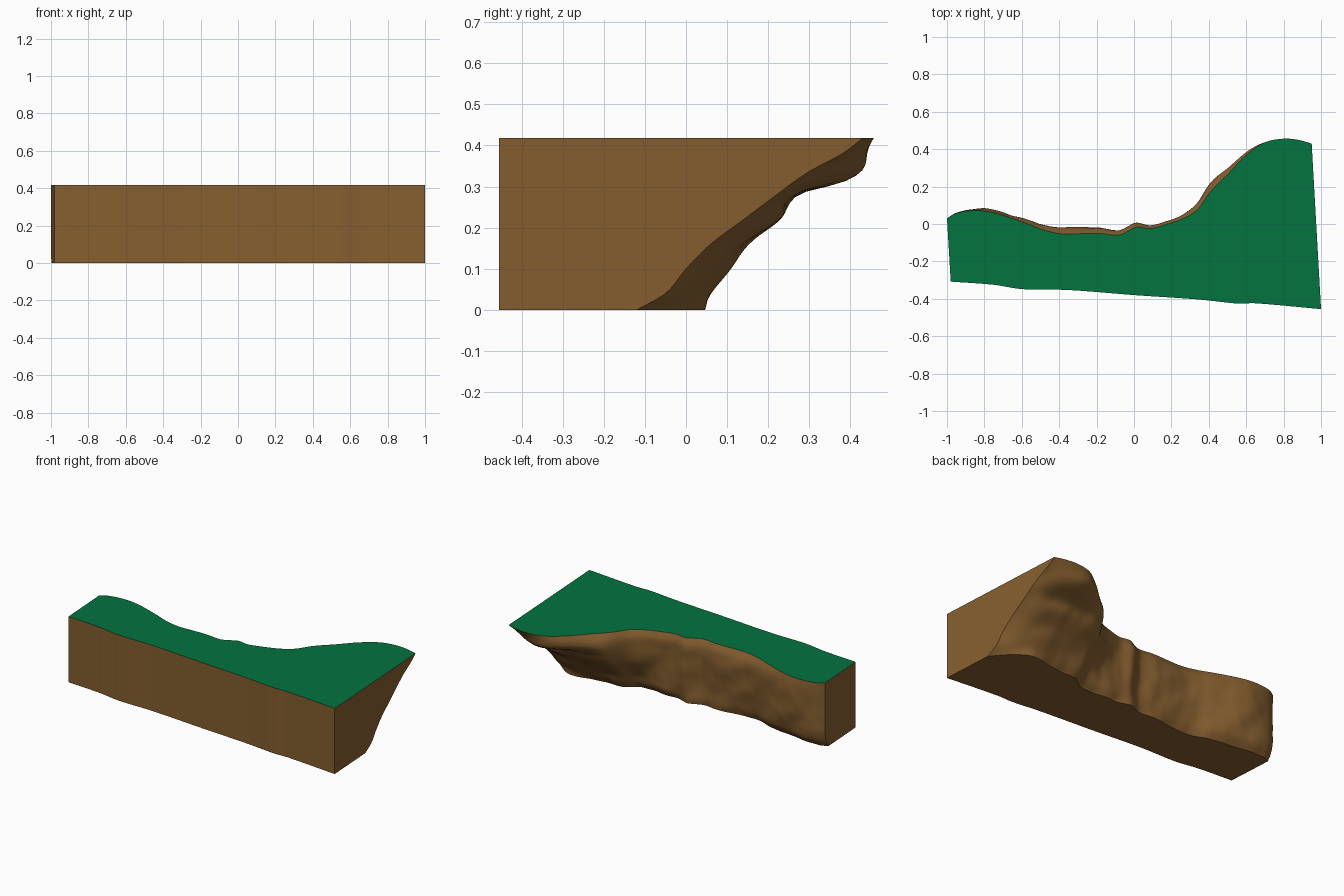
import bpy, bmesh, math
from mathutils import Vector, noise

if "Cube" in bpy.data.objects:
    bpy.data.objects.remove(bpy.data.objects["Cube"])

HEIGHT = 0.418
STATIONS, LEVELS = 140, 32

# Grass edge at the back (x, y) and the nearly straight front edge
GRASS_EDGE = [(-1, .03), (-.95, .058), (-.85, .072), (-.75, .06), (-.6, .01), (-.5, -.03),
              (-.4, -.053), (-.3, -.052), (-.2, -.05), (-.1, -.06), (-.05, -.04), (0, -.016),
              (.07, -.025), (.15, -.005), (.25, .03), (.33, .08), (.4, .172), (.5, .268),
              (.6, .367), (.7, .435), (.8, .456), (.88, .45), (.95, .43)]
FRONT_EDGE = [(-.98, -.308), (-.75, -.325), (-.6, -.348), (-.35, -.353), (0, -.38),
              (.35, -.404), (.55, -.425), (.65, -.424), (1, -.455)]
# Cliff profile: offset behind the grass edge at each height, for several x
HEIGHTS = [0, .04, .1, .16, .22, .28, .31, .34, .38, HEIGHT]
CLIFF = [(-1, (-.04, -.015, 0, 0, 0, 0, 0, 0, 0, 0)),
         (-.8, (-.065, -.025, -.005, .002, .006, .009, .01, .01, .008, 0)),
         (-.5, (-.025, -.005, .005, .015, .02, .025, .026, .026, .02, 0)),
         (-.1, (.005, .012, .014, .017, .02, .024, .026, .027, .022, 0)),
         (.2, (-.06, -.035, -.025, -.01, .005, .014, .016, .018, .016, 0)),
         (.4, (-.17, -.14, -.11, -.06, 0, .03, .04, .045, .036, 0)),
         (.6, (-.35, -.32, -.28, -.225, -.15, -.095, -.035, .012, .018, 0)),
         (.78, (-.415, -.405, -.355, -.315, -.235, -.195, -.085, -.035, -.016, 0)),
         (.88, (-.48, -.44, -.39, -.33, -.255, -.19, -.12, -.07, -.03, 0)),
         (.95, (-.55, -.48, -.43, -.37, -.29, -.21, -.17, -.125, -.05, 0))]


def curve(points, x):
    """Smooth interpolation through (x, y) points."""
    n = len(points)
    i = 0
    while i < n - 2 and x > points[i + 1][0]:
        i += 1

    def slope(k):
        a, b = points[max(k - 1, 0)], points[min(k + 1, n - 1)]
        return (b[1] - a[1]) / (b[0] - a[0])
    (x0, y0), (x1, y1) = points[i], points[i + 1]
    d = x1 - x0
    t = min(max((x - x0) / d, 0), 1)
    return ((2*t**3 - 3*t**2 + 1) * y0 + (t**3 - 2*t**2 + t) * d * slope(i)
            + (3*t**2 - 2*t**3) * y1 + (t**3 - t**2) * d * slope(i + 1))


def place(t, y, z):
    """The two end faces lean slightly in plan."""
    left = -.98 - .02 * (y + .305) / .335
    right = 1 - .05 * (y + .455) / .885
    return Vector((left + (right - left) * t, y, z))


def material(name, colour):
    m = bpy.data.materials.new(name)
    m.diffuse_color = (*colour, 1)
    m.use_nodes = True
    m.node_tree.nodes["Principled BSDF"].inputs["Base Color"].default_value = m.diffuse_color
    return m


# Earth block: one closed cross-section ring per station
bm = bmesh.new()
rings = []
for s in range(STATIONS + 1):
    t = s / STATIONS
    x = -1 + 1.95 * t
    top = curve(GRASS_EDGE, x)
    front = curve(FRONT_EDGE, -.98 + 1.98 * t)
    profile = [(h, curve([(k, o[j]) for k, o in CLIFF], x)) for j, h in enumerate(HEIGHTS)]
    ring = []
    for k in range(LEVELS + 1):
        z = HEIGHT * k / LEVELS
        # slanting rocky gullies, fading out at the grass edge and the ends
        fade = min(1, (HEIGHT - z) / .1) * min(1, (1 - t) * 12, t * 12 + .2)
        rock = .014 * noise.noise(Vector((x * 7 + z * 4, z * 5, 1.7)))
        rock += .004 * noise.noise(Vector((x * 15, z * 12, 6.2)))
        ring.append(bm.verts.new(place(t, top + curve(profile, z) + rock * fade, z)))
    ring.append(bm.verts.new(place(t, front, HEIGHT)))
    ring.append(bm.verts.new(place(t, front, 0)))
    rings.append(ring)

# Skin between stations; the strip after the last cliff level is the grass
n = LEVELS + 3
for a, b in zip(rings, rings[1:]):
    for k in range(n):
        f = bm.faces.new((a[k], a[(k + 1) % n], b[(k + 1) % n], b[k]))
        f.material_index = 1 if k == LEVELS else 0
bm.faces.new(rings[0])
bm.faces.new(rings[-1])
bmesh.ops.recalc_face_normals(bm, faces=bm.faces)

mesh = bpy.data.meshes.new("grassy_cliff_block")
bm.to_mesh(mesh)
bm.free()
mesh.materials.append(material("earth brown", (.235, .113, .029)))
mesh.materials.append(material("grass green", (.001, .175, .051)))
block = bpy.data.objects.new("grassy_cliff_block", mesh)
bpy.context.collection.objects.link(block)
bpy.context.view_layer.objects.active = block
block.select_set(True)
bpy.ops.object.shade_smooth_by_angle(angle=math.radians(40))
